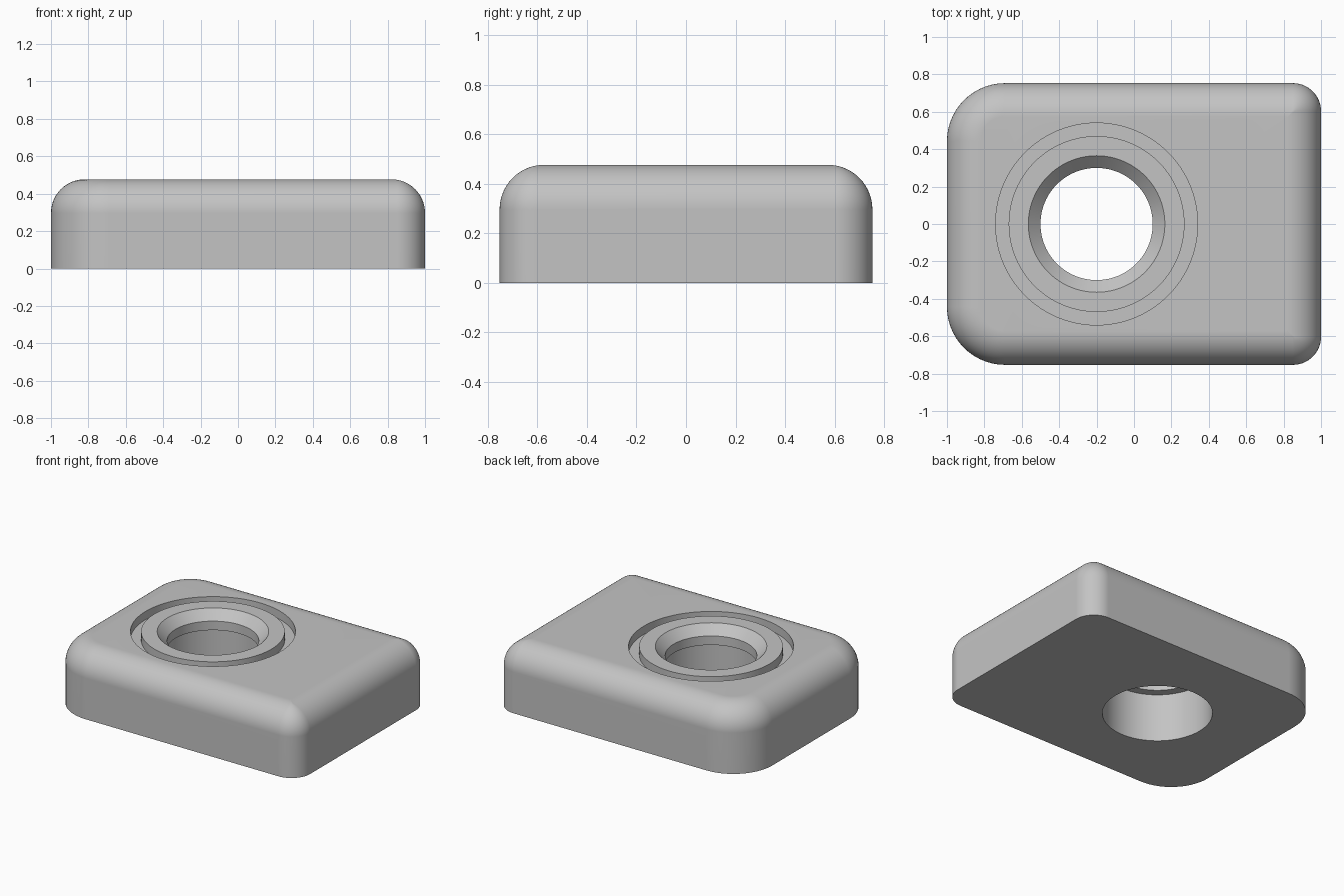
import bpy, bmesh
from math import sin, cos, pi, radians

cube = bpy.data.objects.get("Cube")
if cube:
    bpy.data.objects.remove(cube, do_unlink=True)

HX, HY, H = 1.0, 0.753, 0.477    # half sizes and height
FILLET = 0.18                    # rounding of the top edge
BIG, SMALL = 0.31, 0.15          # corner radii, right end and left end
HOLE_X = -0.2
ARC, ROUND = 14, 96

bm = bmesh.new()


def outline(inset, z):
    """Rounded rectangle, moved inwards by inset."""
    pts = []
    corners = [(1, 1, SMALL), (-1, 1, BIG), (-1, -1, BIG), (1, -1, SMALL)]
    for i, (sx, sy, radius) in enumerate(corners):
        r = max(radius - inset, 0.004)
        cx, cy = sx * (HX - inset - r), sy * (HY - inset - r)
        for k in range(ARC + 1):
            a = (i + k / ARC) * pi / 2
            pts.append(bm.verts.new((cx + r * cos(a), cy + r * sin(a), z)))
    return pts


def circle(r, z):
    return [bm.verts.new((HOLE_X + r * cos(2 * pi * k / ROUND),
                          r * sin(2 * pi * k / ROUND), z)) for k in range(ROUND)]


def bridge(rings):
    for a, b in zip(rings, rings[1:]):
        for i in range(len(a)):
            j = (i + 1) % len(a)
            bm.faces.new((a[i], a[j], b[j], b[i]))


def fill(outer, inner):
    """Flat face with a round opening."""
    edges = []
    for ring in (outer, inner):
        for i, v in enumerate(ring):
            w = ring[(i + 1) % len(ring)]
            edges.append(bm.edges.get((v, w)) or bm.edges.new((v, w)))
    bmesh.ops.triangle_fill(bm, use_beauty=True, edges=edges)


# Outer walls and rounded top edge
walls = [outline(0, 0)]
for k in range(ARC + 1):
    a = k / ARC * pi / 2
    walls.append(outline(FILLET * (1 - cos(a)), H - FILLET * (1 - sin(a))))
bridge(walls)

# Ring groove, countersink, narrow throat and wide bore
profile = [(0.54, H), (0.54, H - 0.06), (0.47, H - 0.06), (0.47, H),
           (0.365, H), (0.30, H - 0.065), (0.30, 0.347), (0.36, 0.347), (0.36, 0)]
hole = [circle(r, z) for r, z in profile]
bridge(hole)

# Flat top and underside
fill(walls[-1], hole[0])
fill(walls[0], hole[-1])
bmesh.ops.recalc_face_normals(bm, faces=bm.faces)

mesh = bpy.data.meshes.new("clamp_block")
bm.to_mesh(mesh)
bm.free()
block = bpy.data.objects.new("clamp_block", mesh)
bpy.context.collection.objects.link(block)

# Plain grey
grey = bpy.data.materials.new("plain_grey")
grey.use_nodes = True
colour = (0.55, 0.55, 0.55, 1)
grey.diffuse_color = colour
grey.node_tree.nodes["Principled BSDF"].inputs["Base Color"].default_value = colour
mesh.materials.append(grey)

# Smooth rounded parts, crisp machined edges
bpy.ops.object.select_all(action='DESELECT')
block.select_set(True)
bpy.context.view_layer.objects.active = block
bpy.ops.object.shade_smooth_by_angle(angle=radians(30))
weighted = block.modifiers.new("flat_faces", 'WEIGHTED_NORMAL')
weighted.keep_sharp = True
